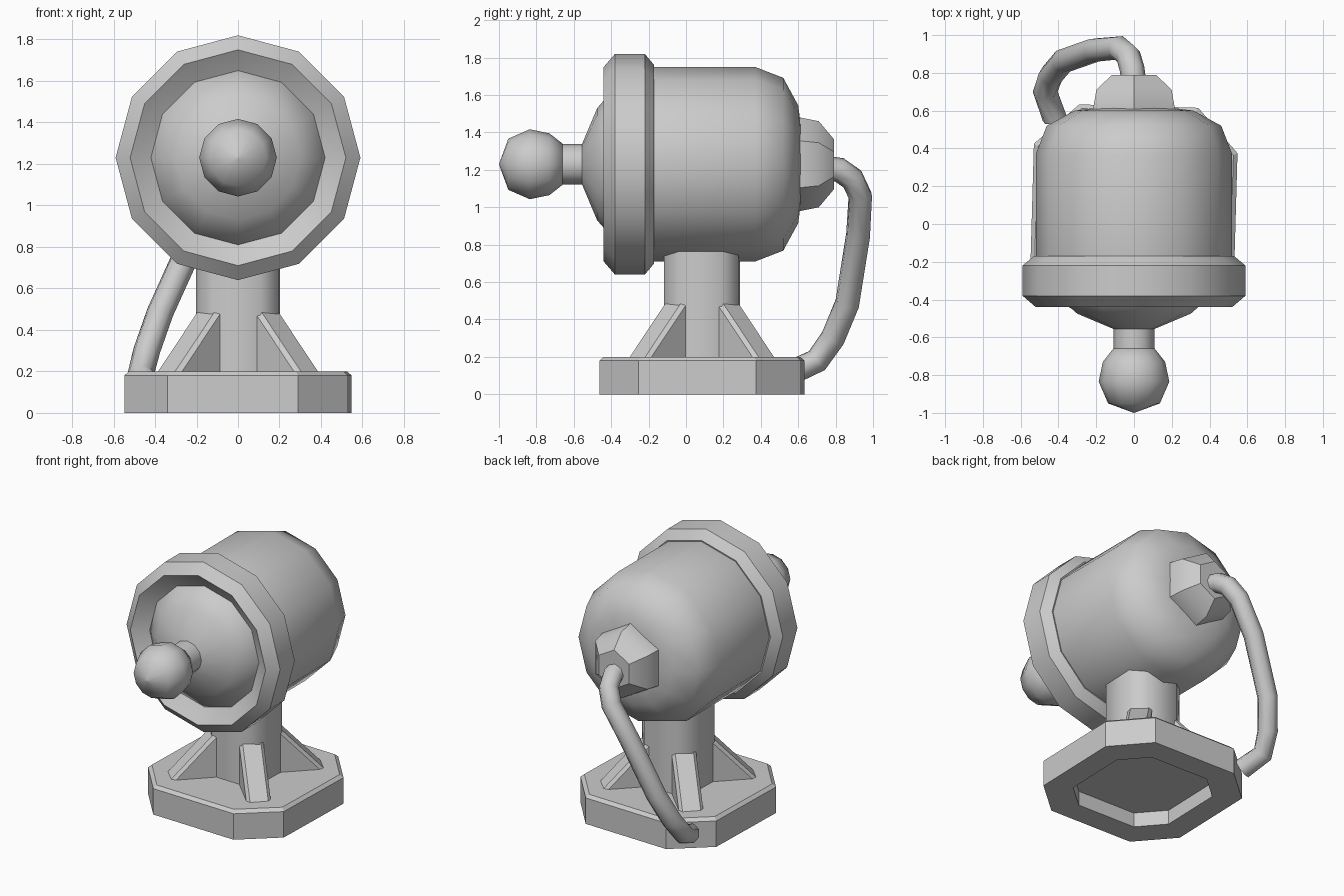
import bpy, bmesh, math

if "Cube" in bpy.data.objects:
    bpy.data.objects.remove(bpy.data.objects["Cube"])

AXIS_Z = 1.23      # height of the barrel axis
BASE_Y = 0.085     # centre of the stand


def make(name, verts, faces, smooth=None):
    mesh = bpy.data.meshes.new(name)
    mesh.from_pydata(verts, [], faces)
    bm = bmesh.new()
    bm.from_mesh(mesh)
    bmesh.ops.remove_doubles(bm, verts=bm.verts, dist=1e-5)
    bmesh.ops.recalc_face_normals(bm, faces=bm.faces)
    bm.to_mesh(mesh)
    bm.free()
    ob = bpy.data.objects.new(name, mesh)
    bpy.context.collection.objects.link(ob)
    if smooth:
        smooth_by(ob, smooth)
    return ob


def smooth_by(ob, deg):
    bpy.ops.object.select_all(action='DESELECT')
    ob.select_set(True)
    bpy.context.view_layer.objects.active = ob
    bpy.ops.object.shade_smooth_by_angle(angle=math.radians(deg))


def loft(name, rings, smooth=None):
    """Skin equal-length rings of points and cap both ends."""
    n = len(rings[0])
    verts = [p for r in rings for p in r]
    faces = [(i * n + j, i * n + (j + 1) % n, (i + 1) * n + (j + 1) % n, (i + 1) * n + j)
             for i in range(len(rings) - 1) for j in range(n)]
    last = (len(rings) - 1) * n
    faces += [tuple(range(n)), tuple(range(last, last + n))]
    return make(name, verts, faces, smooth)


def lathe(name, profile, sides=12, smooth=40):
    """Revolve (radius, y) points around the barrel axis."""
    angles = [2 * math.pi * j / sides for j in range(sides)]
    return loft(name, [[(r * math.sin(a), y, AXIS_Z + r * math.cos(a)) for a in angles]
                       for r, y in profile], smooth)


def plate(name, profile, smooth=None):
    """Stack (scale, z) copies of the chamfered-square outline."""
    outline = []
    for k in range(4):
        c, s = round(math.cos(k * math.pi / 2)), round(math.sin(k * math.pi / 2))
        outline += [(x * c - y * s, x * s + y * c) for x, y in ((0.548, 0.29), (0.34, 0.53))]
    return loft(name, [[(x * f, BASE_Y + y * f, z) for x, y in outline] for f, z in profile], smooth)


# barrel
lathe("housing", [(0.5, -0.3), (0.52, -0.18), (0.52, 0.37), (0.462, 0.52), (0.315, 0.6), (0.2, 0.615)], smooth=50)
lathe("front_ring", [(0.4, -0.2), (0.53, -0.17), (0.59, -0.22), (0.59, -0.38),
                     (0.52, -0.44), (0.42, -0.37), (0.38, -0.35)])
lathe("front_dome", [(0.425, -0.33), (0.42, -0.37), (0.30, -0.475), (0.11, -0.555), (0.08, -0.56)], smooth=45)
lathe("neck", [(0.108, -0.53), (0.108, -0.68)])
lathe("knob", [(0.11, -0.66), (0.165, -0.73), (0.187, -0.835), (0.137, -0.95), (0.001, -1.0)], smooth=60)
lathe("rear_hub", [(0.25, 0.58), (0.25, 0.61), (0.23, 0.71), (0.135, 0.79)], sides=6)

# stand
plate("base", [(0.7, 0.1), (0.7, 0.0), (1.0, 0.0), (1.0, 0.18), (0.96, 0.2)])
plate("column", [(0.37, 0.12), (0.37, 0.82)], smooth=50)

# diagonal ribs
for k in range(4):
    a = math.radians(45 + 90 * k)
    rings = []
    for side in (-0.078, 0.078):
        rings.append([(r * math.cos(a) - side * math.sin(a),
                       BASE_Y + r * math.sin(a) + side * math.cos(a), z)
                      for r, z in ((0.1, 0.17), (0.515, 0.17), (0.205, 0.5), (0.1, 0.5))])
    rib = loft("rib_%d" % (k + 1), rings)
    bev = rib.modifiers.new("bevel", 'BEVEL')
    bev.width = 0.02
    bev.segments = 1

# cable from the hub down to the base
path = [(0, 0.74, 1.21), (-0.01, 0.82, 1.2), (-0.03, 0.89, 1.15), (-0.08, 0.932, 1.06),
        (-0.21, 0.92, 0.85), (-0.375, 0.862, 0.485), (-0.44, 0.785, 0.3),
        (-0.47, 0.7, 0.18), (-0.42, 0.56, 0.115)]
curve = bpy.data.curves.new("cable", 'CURVE')
curve.dimensions = '3D'
curve.bevel_depth = 0.066
curve.bevel_resolution = 2
curve.use_fill_caps = True
spline = curve.splines.new('POLY')
spline.points.add(len(path) - 1)
for pt, co in zip(spline.points, path):
    pt.co = (*co, 1)
cable = bpy.data.objects.new("cable", curve)
bpy.context.collection.objects.link(cable)
bpy.ops.object.select_all(action='DESELECT')
cable.select_set(True)
bpy.context.view_layer.objects.active = cable
bpy.ops.object.convert(target='MESH')
smooth_by(bpy.context.object, 60)
